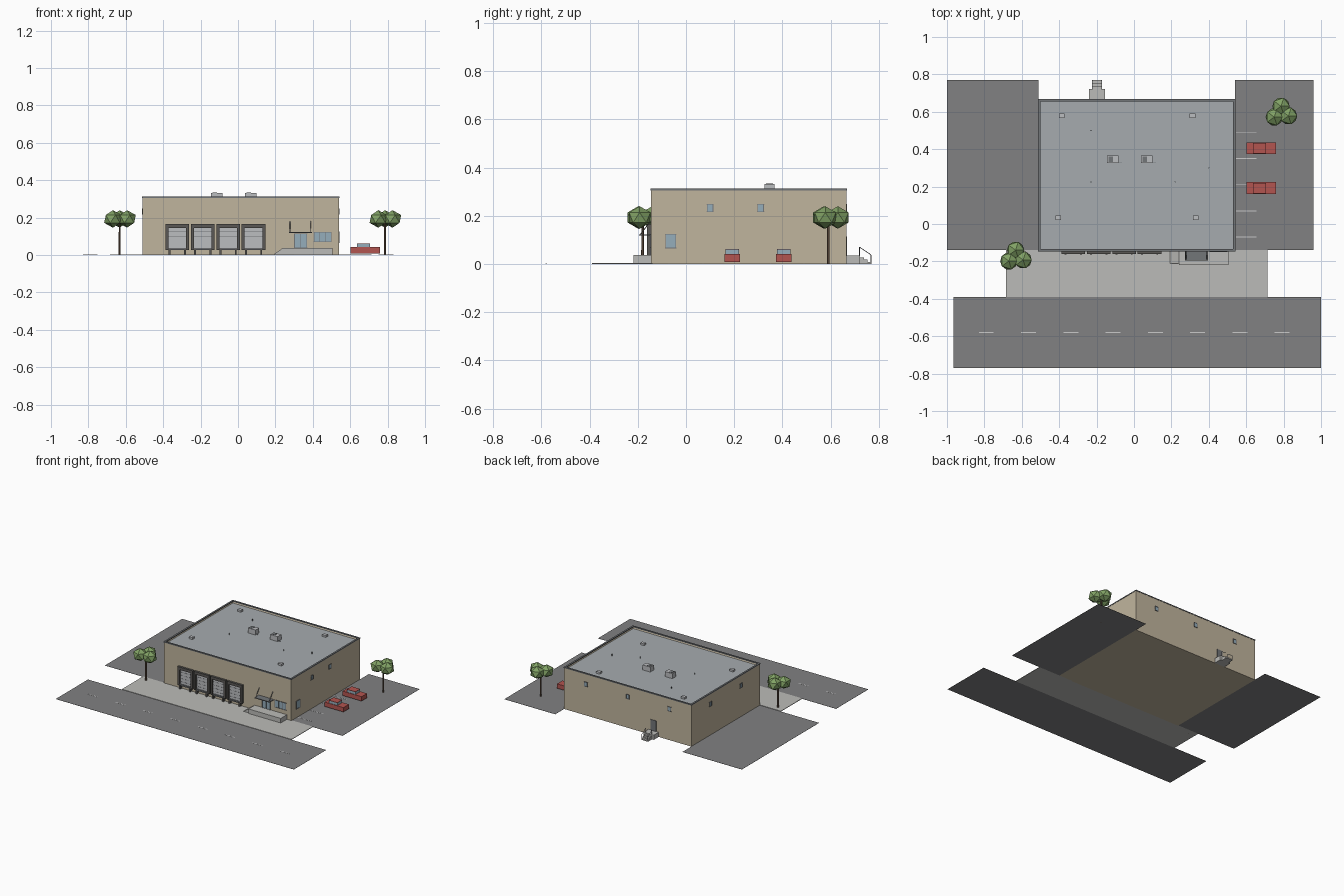
import bpy, bmesh
from mathutils import Vector, Matrix

if "Cube" in bpy.data.objects:
    bpy.data.objects.remove(bpy.data.objects["Cube"])

MATS = {}
COLORS = {
    "wall": (0.53, 0.46, 0.34), "roof": (0.38, 0.41, 0.43), "trim": (0.17, 0.18, 0.19),
    "asphalt": (0.22, 0.22, 0.225), "concrete": (0.5, 0.5, 0.48), "paint": (0.65, 0.65, 0.65),
    "rubber": (0.1, 0.095, 0.09), "door": (0.5, 0.51, 0.53), "glass": (0.3, 0.42, 0.5),
    "red": (0.45, 0.09, 0.08), "leaf": (0.22, 0.36, 0.13), "bark": (0.14, 0.09, 0.06),
}


def mat(key):
    if key not in MATS:
        MATS[key] = bpy.data.materials.new(key)
        MATS[key].diffuse_color = (*COLORS[key], 1)
    return MATS[key]


def finish(name, bm, *keys):
    bmesh.ops.recalc_face_normals(bm, faces=bm.faces[:])
    me = bpy.data.meshes.new(name)
    bm.to_mesh(me)
    bm.free()
    for k in keys:
        me.materials.append(mat(k))
    ob = bpy.data.objects.new(name, me)
    bpy.context.collection.objects.link(ob)
    return ob


def box(name, x, y, z, key):
    bm = bmesh.new()
    m = Matrix.Translation([sum(a) / 2 for a in (x, y, z)]) @ Matrix.Diagonal(
        [abs(a[1] - a[0]) for a in (x, y, z)] + [1])
    bmesh.ops.create_cube(bm, size=1, matrix=m)
    return finish(name, bm, key)


def rod(name, a, b, r, key, sides=6, r2=None):
    a, b = Vector(a), Vector(b)
    bm = bmesh.new()
    m = Matrix.Translation((a + b) / 2) @ (b - a).to_track_quat('Z', 'Y').to_matrix().to_4x4()
    bmesh.ops.create_cone(bm, cap_ends=True, segments=sides, radius1=r,
                          radius2=r if r2 is None else r2, depth=(b - a).length, matrix=m)
    return finish(name, bm, key)


def prism(name, pts, axis, lo, hi, key):
    # extrude a (u, z) profile along x or y
    bm = bmesh.new()
    place = (lambda u, z: (u, lo, z)) if axis == "y" else (lambda u, z: (lo, u, z))
    f = bm.faces.new([bm.verts.new(place(*p)) for p in pts])
    geo = bmesh.ops.extrude_face_region(bm, geom=[f])["geom"]
    d = (0, hi - lo, 0) if axis == "y" else (hi - lo, 0, 0)
    bmesh.ops.translate(bm, vec=d, verts=[v for v in geo if isinstance(v, bmesh.types.BMVert)])
    return finish(name, bm, key)


X0, X1, Y0, Y1, H = -0.51, 0.54, -0.145, 0.665, 0.31


def on_wall(name, side, u, z, depth, key):
    # thin box standing proud of one wall
    if side == "front":
        return box(name, u, (Y0 - depth, Y0), z, key)
    if side == "back":
        return box(name, u, (Y1, Y1 + depth), z, key)
    if side == "left":
        return box(name, (X0 - depth, X0), u, z, key)
    return box(name, (X1, X1 + depth), u, z, key)


def window(name, side, c, w, z0, z1, panes=1):
    t = 0.003
    on_wall(name + "_glass", side, (c - w / 2, c + w / 2), (z0, z1), 0.002, "glass")
    for i in range(panes + 1):
        u = c - w / 2 + w * i / panes
        on_wall(name + "_mullion", side, (u - t / 2, u + t / 2), (z0, z1), 0.004, "trim")
    for z in (z0, z1):
        on_wall(name + "_rail", side, (c - w / 2 - t, c + w / 2 + t), (z - t / 2, z + t / 2), 0.004, "trim")


# ground
box("road", (-0.965, 1.0), (-0.77, -0.39), (0, 0.001), "asphalt")
box("left_lot", (-1.0, X0), (-0.14, 0.77), (0, 0.001), "asphalt")
box("right_lot", (X1, 0.96), (-0.14, 0.77), (0, 0.001), "asphalt")
box("apron", (-0.685, 0.715), (-0.39, -0.14), (0, 0.004), "concrete")
for i in range(8):
    x = -0.79 + 0.226 * i
    box("road_dash", (x - 0.04, x + 0.04), (-0.583, -0.577), (0.001, 0.0018), "paint")
for i in range(5):
    y = 0.49 - 0.14 * i
    box("parking_line", (0.545, 0.655), (y - 0.002, y + 0.002), (0.001, 0.0018), "paint")

# building shell with recessed roof
bm = bmesh.new()
bmesh.ops.create_cube(bm, size=1, matrix=Matrix.Translation(((X0 + X1) / 2, (Y0 + Y1) / 2, H / 2))
                      @ Matrix.Diagonal((X1 - X0, Y1 - Y0, H, 1)))
bm.normal_update()
top = max(bm.faces, key=lambda f: f.calc_center_median().z)
bmesh.ops.inset_region(bm, faces=[top], thickness=0.01)
bmesh.ops.translate(bm, vec=(0, 0, -0.015), verts=top.verts[:])
top.material_index = 1
finish("building_shell", bm, "wall", "roof")
RZ = H - 0.015

# parapet coping
for y, s in ((Y0, 1), (Y1, -1)):
    box("coping", (X0 - 0.002, X1 + 0.002), (y - 0.002 * s, y + 0.011 * s), (H - 0.004, H + 0.003), "trim")
for x, s in ((X0, 1), (X1, -1)):
    box("coping", (x - 0.002 * s, x + 0.011 * s), (Y0, Y1), (H - 0.004, H + 0.003), "trim")

# roof equipment
for x in (-0.113, 0.07):
    box("rooftop_unit", (x - 0.032, x + 0.03), (0.325, 0.367), (RZ, 0.332), "door")
    box("unit_grille", (x - 0.024, x), (0.332, 0.36), (0.332, 0.334), "trim")
    rod("unit_pipe", (x + 0.03, 0.33, RZ + 0.006), (x + 0.048, 0.33, RZ + 0.006), 0.002, "trim")
for x, y in ((-0.387, 0.578), (0.313, 0.578), (-0.405, 0.033), (0.33, 0.033)):
    box("roof_hatch", (x - 0.015, x + 0.015), (y - 0.012, y + 0.012), (RZ, RZ + 0.014), "door")
for x, y in ((-0.23, 0.225), (0.22, 0.225), (-0.23, 0.5), (0.4, 0.3)):
    rod("roof_vent", (x, y, RZ), (x, y, RZ + 0.014), 0.003, "trim")

# loading docks
for c in (-0.325, -0.189, -0.053, 0.083):
    on_wall("dock_door", "front", (c - 0.05, c + 0.05), (0.03, 0.148), 0.004, "door")
    for k in range(1, 5):
        z = 0.03 + 0.0236 * k
        on_wall("door_seam", "front", (c - 0.047, c + 0.047), (z - 0.0007, z + 0.0007), 0.005, "trim")
    on_wall("dock_head_pad", "front", (c - 0.063, c + 0.063), (0.145, 0.166), 0.016, "rubber")
    on_wall("dock_sill", "front", (c - 0.047, c + 0.047), (0.026, 0.036), 0.014, "trim")
    for s in (-1, 1):
        on_wall("dock_side_pad", "front", (c + s * 0.063, c + s * 0.047), (0.028, 0.146), 0.016, "rubber")
        on_wall("dock_bumper", "front", (c + s * 0.036, c + s * 0.046), (0.004, 0.034), 0.018, "rubber")

# front entrance
PZ = 0.038
box("entry_platform", (0.24, 0.505), (-0.218, Y0), (0, PZ), "concrete")
prism("entry_ramp", [(0.19, 0.003), (0.24, PZ), (0.24, 0.003)], "y", -0.21, Y0, "concrete")
window("entry_door", "front", 0.335, 0.066, PZ, 0.115, 2)
window("office_window", "front", 0.453, 0.09, 0.07, 0.122, 3)
box("entry_canopy", (0.272, 0.396), (-0.195, Y0), (0.118, 0.123), "trim")
for x in (0.278, 0.39):
    rod("canopy_rod", (x, -0.19, 0.122), (x, Y0, 0.18), 0.0018, "trim")

# wall windows
for side, cs in (("right", (0.1, 0.31)), ("left", (0.08, 0.44)), ("back", (0.36, 0.015, -0.33))):
    for c in cs:
        window(side + "_high_window", side, c, 0.024, 0.217, 0.248)
window("right_low_window", "right", -0.063, 0.042, 0.066, 0.124)

# back door, landing, stairs and railings
on_wall("back_door", "back", (-0.222, -0.174), (0.035, 0.115), 0.004, "trim")
box("back_landing", (-0.24, -0.155), (Y1, 0.722), (0, 0.035), "concrete")
prism("back_stairs", [(0.722, 0), (0.722, 0.027), (0.738, 0.027), (0.738, 0.018), (0.754, 0.018),
                      (0.754, 0.009), (0.77, 0.009), (0.77, 0)], "x", -0.225, -0.17, "concrete")
for x in (-0.223, -0.172):
    a, b = (x, 0.72, 0.07), (x, 0.768, 0.038)
    rod("rail_post", (x, 0.72, 0.03), a, 0.0015, "trim")
    rod("rail_post", (x, 0.768, 0.005), b, 0.0015, "trim")
    rod("hand_rail", a, b, 0.0015, "trim")

# parked cars
for y in (0.405, 0.192):
    box("car_body", (0.602, 0.758), (y - 0.032, y + 0.032), (0.009, 0.042), "red")
    box("car_cabin", (0.635, 0.705), (y - 0.028, y + 0.028), (0.042, 0.06), "glass")
    box("car_roof", (0.635, 0.705), (y - 0.028, y + 0.028), (0.06, 0.063), "red")

# trees: trunk and three faceted crowns
for x, y in ((-0.633, -0.18), (0.786, 0.59)):
    rod("tree_trunk", (x, y, 0), (x, y, 0.17), 0.006, "bark", 6, 0.005)
    for dx, dy in ((0, 0.04), (-0.036, -0.018), (0.04, -0.012)):
        bm = bmesh.new()
        bmesh.ops.create_icosphere(bm, subdivisions=1, radius=0.052, matrix=Matrix.Translation(
            (x + dx, y + dy, 0.193)) @ Matrix.Diagonal((1, 1, 0.9, 1)))
        finish("tree_crown", bm, "leaf")

for m in bpy.data.materials:
    if m.users and not m.is_grease_pencil:
        m.use_nodes = True
        m.node_tree.nodes["Principled BSDF"].inputs["Base Color"].default_value = m.diffuse_color
